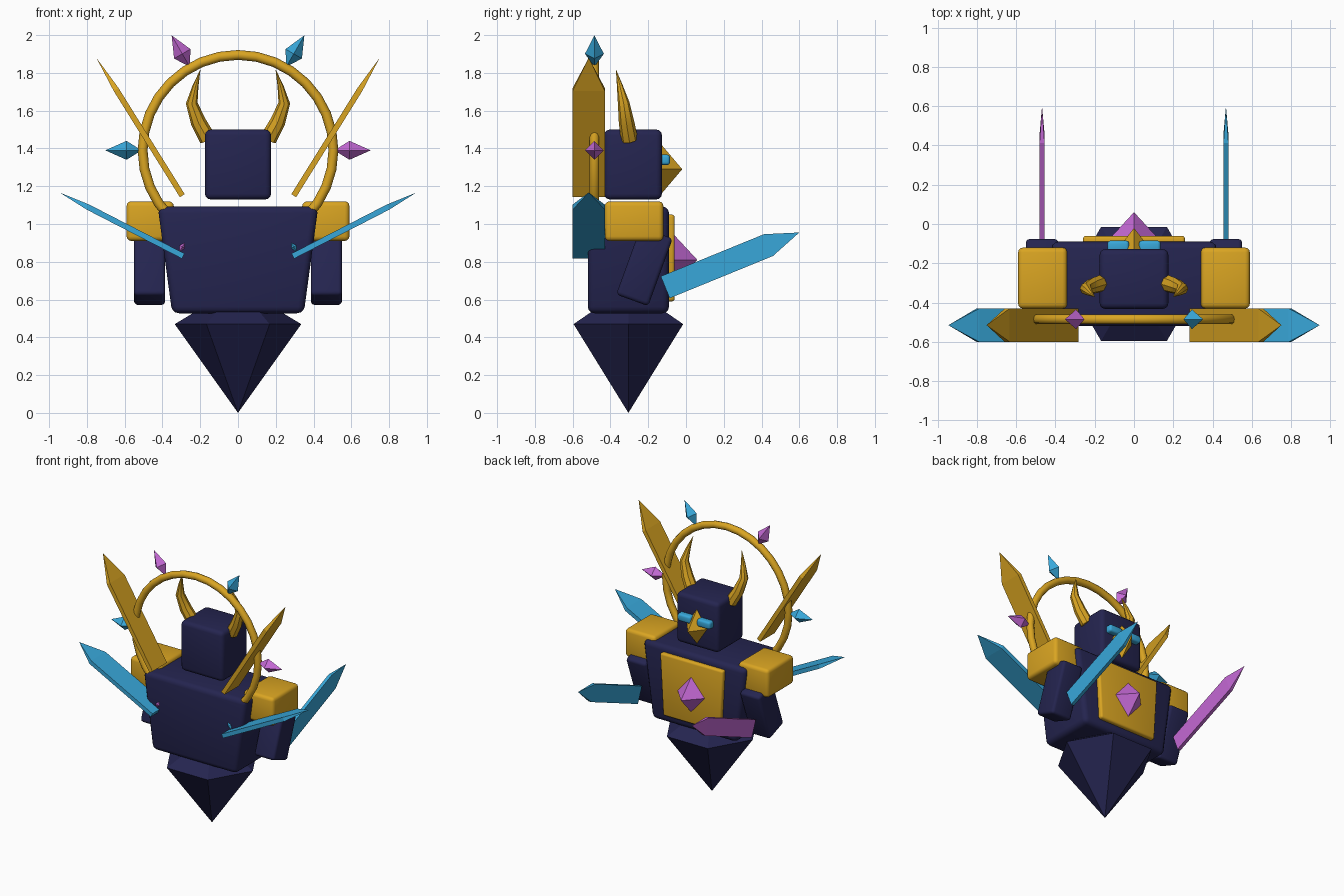
import bpy, bmesh, math
from mathutils import Vector, Matrix

cube = bpy.data.objects.get("Cube")
if cube:
    bpy.data.objects.remove(cube, do_unlink=True)


def material(name, rgb):
    m = bpy.data.materials.new(name)
    m.use_nodes = True
    m.diffuse_color = (*rgb, 1)
    bsdf = next(n for n in m.node_tree.nodes if n.type == 'BSDF_PRINCIPLED')
    bsdf.inputs["Base Color"].default_value = (*rgb, 1)
    return m


NAVY = material("navy", (0.018, 0.018, 0.08))
GOLD = material("gold", (0.70, 0.376, 0.016))
CYAN = material("cyan", (0.04, 0.39, 0.70))
VIOLET = material("violet", (0.55, 0.14, 0.66))
MID_Y = -0.305  # depth of the body's centre line


def finish(name, bm, mat, smooth=False):
    bmesh.ops.recalc_face_normals(bm, faces=bm.faces)
    mesh = bpy.data.meshes.new(name)
    bm.to_mesh(mesh)
    bm.free()
    mesh.materials.append(mat)
    ob = bpy.data.objects.new(name, mesh)
    bpy.context.collection.objects.link(ob)
    if smooth:
        bpy.ops.object.select_all(action='DESELECT')
        ob.select_set(True)
        bpy.context.view_layer.objects.active = ob
        bpy.ops.object.shade_smooth_by_angle(angle=math.radians(40))
    return ob


def rounded_box(name, mat, center, size, bevel, taper=1.0, tilt=0.0):
    """Box with rounded edges; taper narrows its bottom in x, tilt turns it about x."""
    bm = bmesh.new()
    bmesh.ops.create_cube(bm, size=1)
    for v in bm.verts:
        if v.co.z < 0:
            v.co.x *= taper
        v.co = Vector(c * s for c, s in zip(v.co, size))
    bmesh.ops.bevel(bm, geom=bm.edges[:], offset=bevel, segments=3,
                    profile=0.5, affect='EDGES')
    bm.transform(Matrix.Translation(center) @ Matrix.Rotation(tilt, 4, 'X'))
    return finish(name, bm, mat, smooth=True)


def spindle(name, mat, center, radii, up, down, sides=4, direction=(0, 0, 1)):
    """Ring of corners joined to one point above and one below."""
    bm = bmesh.new()
    ring = [bm.verts.new((radii[0] * math.cos(a), radii[1] * math.sin(a), 0))
            for a in (math.tau * i / sides for i in range(sides))]
    for tip in (bm.verts.new((0, 0, up)), bm.verts.new((0, 0, -down))):
        for i in range(sides):
            bm.faces.new((ring[i], ring[(i + 1) % sides], tip))
    turn = Vector((0, 0, 1)).rotation_difference(Vector(direction)).to_matrix().to_4x4()
    bm.transform(Matrix.Translation(center) @ turn)
    return finish(name, bm, mat)


def blade(name, mat, base, tip, width_axis, width, thick=0.03):
    """Flat bar ending in a pyramid point."""
    base, tip, across = Vector(base), Vector(tip), Vector(width_axis)
    flat = (tip - base).cross(across).normalized() * thick / 2
    across = across * width / 2
    shoulder = base.lerp(tip, 0.77)
    signs = ((1, 1), (1, -1), (-1, -1), (-1, 1))
    bm = bmesh.new()
    low, high = ([bm.verts.new(p + across * s + flat * t) for s, t in signs]
                 for p in (base, shoulder))
    point = bm.verts.new(tip)
    bm.faces.new(low)
    for i in range(4):
        j = (i + 1) % 4
        bm.faces.new((low[i], low[j], high[j], high[i]))
        bm.faces.new((high[i], high[j], point))
    return finish(name, bm, mat)


def horn(name, mat, path, radii, sides=8):
    """Tapered tube through a few points, closed to a point."""
    path = [Vector(p) for p in path]
    bm = bmesh.new()
    rings = []
    for i, (p, r) in enumerate(zip(path, radii)):
        d = path[min(i + 1, len(path) - 1)] - path[max(i - 1, 0)]
        turn = Vector((0, 0, 1)).rotation_difference(d)
        rings.append([bm.verts.new(p + turn @ Vector((r * math.cos(a), r * math.sin(a), 0)))
                      for a in (math.tau * k / sides for k in range(sides))])
    bm.faces.new(rings[0])
    bm.faces.new(rings[-1])
    for a, b in zip(rings, rings[1:]):
        for k in range(sides):
            n = (k + 1) % sides
            bm.faces.new((a[k], a[n], b[n], b[k]))
    return finish(name, bm, mat, smooth=True)


# Body and head
rounded_box("torso", NAVY, (0, MID_Y, 0.81), (0.85, 0.43, 0.565), 0.035, taper=0.82)
rounded_box("head", NAVY, (0, -0.28, 1.315), (0.35, 0.305, 0.37), 0.03)
spindle("lower_spike", NAVY, (0, MID_Y, 0.47), (0.335, 0.335), 0.2, 0.47, sides=6)

# Chest plate and its gem
rounded_box("chest_plate", GOLD, (0, -0.09, 0.82), (0.52, 0.06, 0.46), 0.015, taper=0.9)
spindle("chest_gem", VIOLET, (0, -0.07, 0.81), (0.12, 0.13), 0.14, 0.14)

# Face
spindle("beak", GOLD, (0, -0.13, 1.29), (0.085, 0.11), 0.13, 0.13)

# Paired parts
for side, s in (("left", 1), ("right", -1)):
    rounded_box(side + "_eye", CYAN, (s * 0.08, -0.115, 1.34), (0.11, 0.06, 0.055), 0.015)
    horn(side + "_horn", GOLD,
         [(s * 0.16, -0.30, 1.45), (s * 0.21, -0.315, 1.54), (s * 0.245, -0.33, 1.64),
          (s * 0.225, -0.35, 1.73), (s * 0.20, -0.37, 1.815)],
         (0.045, 0.041, 0.031, 0.016, 0.001))
    rounded_box(side + "_shoulder", GOLD, (s * 0.465, -0.275, 1.015),
                (0.25, 0.31, 0.21), 0.025)
    rounded_box(side + "_arm", NAVY, (s * 0.468, -0.22, 0.775),
                (0.165, 0.18, 0.38), 0.02, tilt=math.radians(-20))
    blade(side + "_hand_blade", CYAN if s > 0 else VIOLET,
          (s * 0.468, -0.11, 0.665), (s * 0.468, 0.6, 0.955),
          Vector((0, -0.29, 0.71)).normalized(), 0.125, 0.025)
    blade(side + "_upper_wing_blade", GOLD, (s * 0.295, -0.515, 1.15),
          (s * 0.75, -0.515, 1.88), (0, 1, 0), 0.17)
    blade(side + "_lower_wing_blade", CYAN, (s * 0.29, -0.515, 0.83),
          (s * 0.945, -0.515, 1.167), (0, 1, 0), 0.17)

# Halo ring with alternating gems
HALO = Vector((0, -0.485, 1.39))
bpy.ops.mesh.primitive_torus_add(location=HALO, rotation=(math.pi / 2, 0, 0),
                                 major_radius=0.505, minor_radius=0.026,
                                 major_segments=32, minor_segments=10)
ring = bpy.context.object
ring.name = "halo_ring"
ring.data.materials.append(GOLD)
bpy.ops.object.shade_smooth_by_angle(angle=math.radians(50))
for i in range(6):
    a = math.radians(60 * i)
    out = Vector((math.cos(a), 0, math.sin(a)))
    spindle(f"halo_gem_{i + 1}", CYAN if i % 2 else VIOLET, HALO + out * 0.59,
            (0.05, 0.05), 0.113, 0.08, direction=out)
